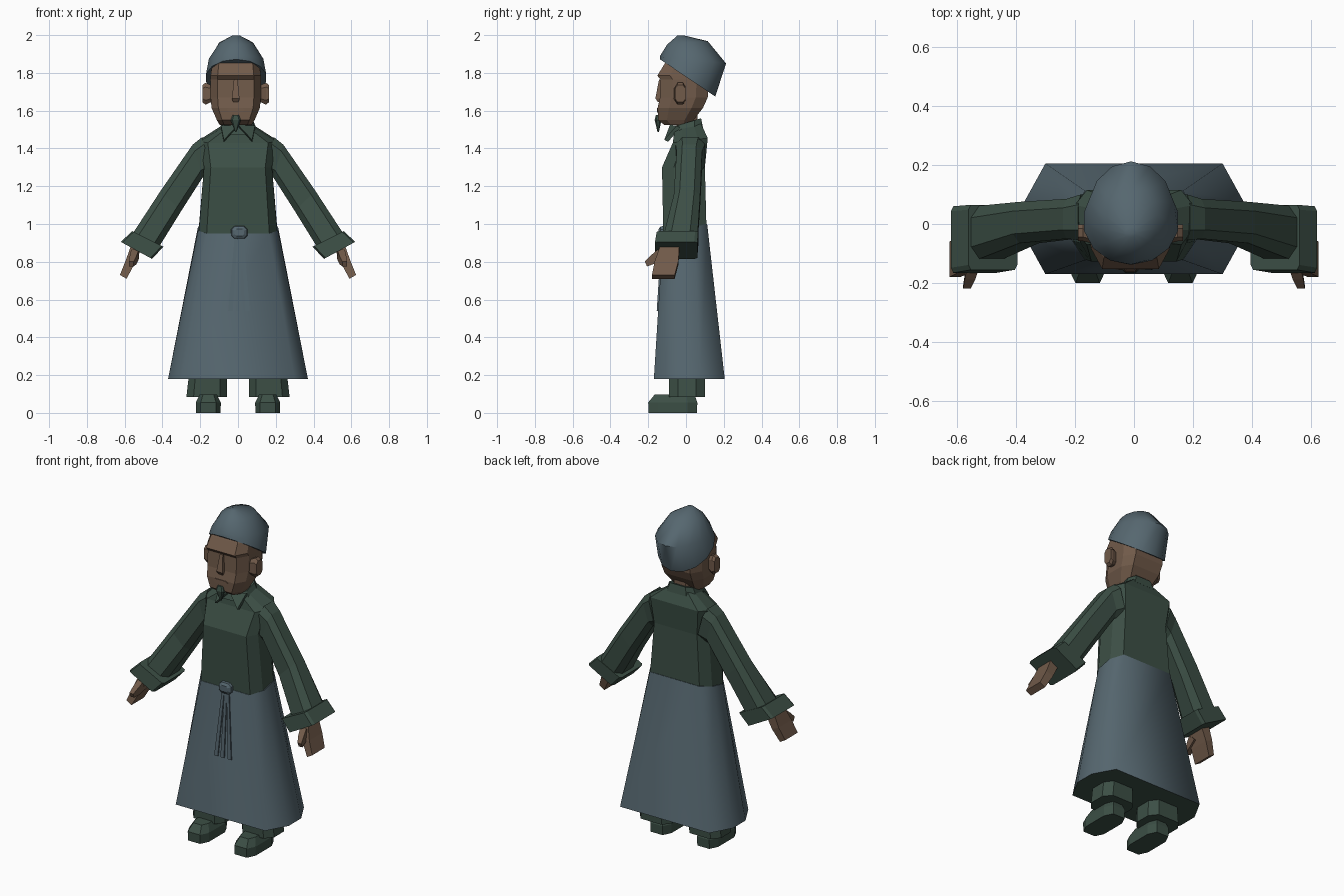
import bpy, bmesh, math
from mathutils import Vector

cube = bpy.data.objects.get("Cube")
if cube:
    bpy.data.objects.remove(cube, do_unlink=True)


def material(name, r, g, b):
    m = bpy.data.materials.new(name)
    m.use_nodes = True
    m.diffuse_color = (r, g, b, 1)
    bsdf = m.node_tree.nodes["Principled BSDF"]
    bsdf.inputs["Base Color"].default_value = (r, g, b, 1)
    bsdf.inputs["Roughness"].default_value = 0.9
    return m


GREEN = material("dark_green_cloth", 0.045, 0.078, 0.06)
BLUE = material("slate_blue_cloth", 0.092, 0.135, 0.16)
SKIN = material("brown_skin", 0.165, 0.103, 0.068)


def octagon(c=0.65, e=0.5):
    half = [(c, -1), (1, -e), (1, e), (c, 1)]
    return half + [(-a, -b) for a, b in half]


BOX = [(1, -1), (1, 1), (-1, 1), (-1, -1)]
ROUND = [(math.sin(i * math.pi / 7), -math.cos(i * math.pi / 7)) for i in range(14)]


def ring(centre, u, v, shape):
    c, u, v = Vector(centre), Vector(u), Vector(v)
    return [c + a * u + b * v for a, b in shape]


def level(w, yf, yb, zf, zb, shape):
    """Ring spanning front to back, tilted when its two heights differ."""
    mid = (0, (yf + yb) / 2, (zf + zb) / 2)
    return ring(mid, (w, 0, 0), (0, (yb - yf) / 2, (zb - zf) / 2), shape)


def limb(outer, inner, yf, yb, shape):
    """Ring of a limb, given its outer and inner (x, z) edges."""
    (xo, zo), (xi, zi) = outer, inner
    return ring(((xo + xi) / 2, (yf + yb) / 2, (zo + zi) / 2),
                ((xo - xi) / 2, 0, (zo - zi) / 2), (0, (yb - yf) / 2, 0), shape)


def loft(name, rings, mats, mirror=False, smooth=None, x=0):
    """Skin a stack of rings, closing both ends."""
    bm = bmesh.new()
    loops = [[bm.verts.new(p) for p in r] for r in rings]
    n = len(loops[0])
    for a, b in zip(loops, loops[1:]):
        for i in range(n):
            j = (i + 1) % n
            bm.faces.new((a[i], a[j], b[j], b[i]))
    bm.faces.new(loops[0])
    bm.faces.new(loops[-1])
    bmesh.ops.recalc_face_normals(bm, faces=bm.faces)
    mesh = bpy.data.meshes.new(name)
    bm.to_mesh(mesh)
    bm.free()
    obj = bpy.data.objects.new(name, mesh)
    bpy.context.collection.objects.link(obj)
    obj.location.x = x
    for m in mats:
        mesh.materials.append(m)
    if mirror:
        obj.modifiers.new("mirror", "MIRROR")
    if smooth:
        bpy.ops.object.select_all(action="DESELECT")
        obj.select_set(True)
        bpy.context.view_layer.objects.active = obj
        bpy.ops.object.shade_smooth_by_angle(angle=math.radians(smooth))
    return obj


# Long skirt with a green lining underneath
hem = octagon(0.81, 0.32)
skirt = loft("skirt", [level(0.37, -0.17, 0.205, 0.18, 0.18, hem),
                       level(0.212, -0.122, 0.112, 0.95, 1.0, octagon(0.78, 0.4))],
             [BLUE, GREEN], smooth=60)
for f in skirt.data.polygons:
    f.material_index = int(f.normal.z < -0.7)

# Tunic body
body = octagon(0.8, 0.45)
loft("tunic", [level(0.208, -0.12, 0.108, 0.94, 0.99, body),
               level(0.18, -0.127, 0.1, 1.3, 1.3, body),
               level(0.2, -0.07, 0.115, 1.43, 1.455, body),
               level(0.085, -0.06, 0.08, 1.5, 1.53, body)], [GREEN])

# Neck and collar
oct8 = octagon()
loft("neck", [level(0.06, -0.05, 0.06, z, z, oct8) for z in (1.45, 1.6)], [SKIN])
loft("collar", [level(0.1, -0.085, 0.09, 1.47, 1.51, oct8),
                level(0.08, -0.065, 0.08, 1.515, 1.56, oct8)], [GREEN])
flap = [Vector(p) for p in ((0, -0.085, 1.525), (0.09, -0.05, 1.52), (0.075, -0.115, 1.445))]
loft("collar_flap", [flap, [p + Vector((0, 0.02, -0.01)) for p in flap]], [GREEN], mirror=True)

# Sleeves and turned cuffs
arm = octagon(0.6, 0.55)
loft("sleeve", [limb((0.19, 1.46), (0.14, 1.27), -0.055, 0.1, arm),
                limb((0.24, 1.42), (0.185, 1.25), -0.05, 0.085, arm),
                limb((0.41, 1.175), (0.3, 1.07), -0.065, 0.075, arm),
                limb((0.57, 0.93), (0.43, 0.86), -0.125, 0.06, arm)], [GREEN], mirror=True)
loft("cuff", [limb((0.56, 0.963), (0.395, 0.88), -0.155, 0.065, octagon(0.9, 0.85)),
              limb((0.62, 0.905), (0.455, 0.815), -0.165, 0.06, octagon(0.9, 0.85))],
     [GREEN], mirror=True)

# Hands and thumbs
loft("hand", [limb((0.565, 0.89), (0.515, 0.86), -0.135, -0.035, BOX),
              limb((0.595, 0.805), (0.55, 0.785), -0.165, -0.04, BOX),
              limb((0.625, 0.73), (0.59, 0.71), -0.18, -0.06, BOX)], [SKIN], mirror=True)
loft("thumb", [ring((0.545, -0.13, 0.84), (0.02, 0, 0), (0, 0.02, -0.025), BOX),
               ring((0.555, -0.18, 0.81), (0.018, 0, 0), (0, 0.008, -0.022), BOX),
               ring((0.565, -0.212, 0.788), (0.013, 0, 0), (0, 0.006, -0.013), BOX)],
     [SKIN], mirror=True)

# Trousers and shoes
loft("trouser_leg", [ring((x, 0.005, z), (w, 0, 0), (0, 0.095, 0), oct8)
                     for x, z, w in ((0.165, 0.085, 0.108), (0.16, 0.2, 0.1), (0.15, 0.32, 0.09))],
     [GREEN], mirror=True)
sole = octagon(0.62, 0.6)
loft("shoe", [ring((0.157, y, z), (w, 0, 0), (0, d, 0), sole)
              for y, z, w, d in ((-0.07, 0, 0.065, 0.128), (-0.07, 0.055, 0.066, 0.13),
                                 (-0.06, 0.098, 0.045, 0.105))], [GREEN], mirror=True)

# Head, shifted slightly sideways with everything attached to it
HX = -0.012
face = octagon(0.72, 0.5)
head_rows = [(0.085, -0.115, 0.02, 1.525), (0.1, -0.148, 0.04, 1.55),
             (0.128, -0.15, 0.09, 1.615), (0.133, -0.138, 0.115, 1.67),
             (0.135, -0.134, 0.12, 1.765), (0.133, -0.152, 0.12, 1.785),
             (0.125, -0.115, 0.12, 1.845), (0.08, -0.07, 0.09, 1.91)]
loft("head", [level(w, f, b, z, z, face) for w, f, b, z in head_rows], [SKIN], x=HX)
loft("nose", [ring((0, -0.135, z), (w, 0, 0), (0, d, 0), BOX)
              for z, w, d in ((1.765, 0.01, 0.008), (1.665, 0.02, 0.027), (1.645, 0.014, 0.014))],
     [SKIN], x=HX)
loft("lips", [ring((0, -0.147, z), (w, 0, 0), (0, 0.007, 0), BOX)
              for z, w in ((1.59, 0.035), (1.605, 0.05), (1.615, 0.035))], [SKIN], x=HX)
loft("ear", [ring((x, y, 1.69), (0, 0.028, 0), (0, 0, h), octagon(0.5, 0.6))
             for x, y, h in ((0.12, -0.04, 0.04), (0.16, -0.03, 0.058), (0.177, -0.03, 0.045))],
     [SKIN], mirror=True, x=HX)
loft("goatee", [ring((0, y, z), (w, 0, 0), (0, d, 0), octagon())
                for y, z, w, d in ((-0.147, 1.578, 0.016, 0.012), (-0.148, 1.55, 0.027, 0.018),
                                   (-0.147, 1.488, 0.004, 0.004))], [GREEN], x=HX)

# Soft cap, tilted down at the back
loft("cap", [level(0.163, -0.138, 0.155, 1.872, 1.675, ROUND),
             level(0.148, -0.137, 0.212, 1.89, 1.85, ROUND),
             level(0.092, -0.1, 0.115, 1.95, 1.968, ROUND),
             level(0.02, -0.045, -0.01, 1.998, 1.998, ROUND)], [BLUE], smooth=50, x=HX + 0.002)

# Belt knot and hanging cords
loft("belt_knot", [ring((0.007, y, 0.955), (w, 0, 0), (0, 0, h), octagon(0.6, 0.5))
                   for y, w, h in ((-0.11, 0.045, 0.036), (-0.135, 0.04, 0.032),
                                   (-0.145, 0.025, 0.018))], [BLUE])
for i, (top, low) in enumerate(((-0.01, -0.04), (0.007, 0.002), (0.022, 0.05))):
    loft("belt_cord_%d" % i, [ring((top, -0.126, 0.93), (0.008, 0, 0), (0, 0.004, 0), BOX),
                              ring((low, -0.151, 0.54), (0.012, 0, 0), (0, 0.004, 0), BOX)],
         [BLUE])
